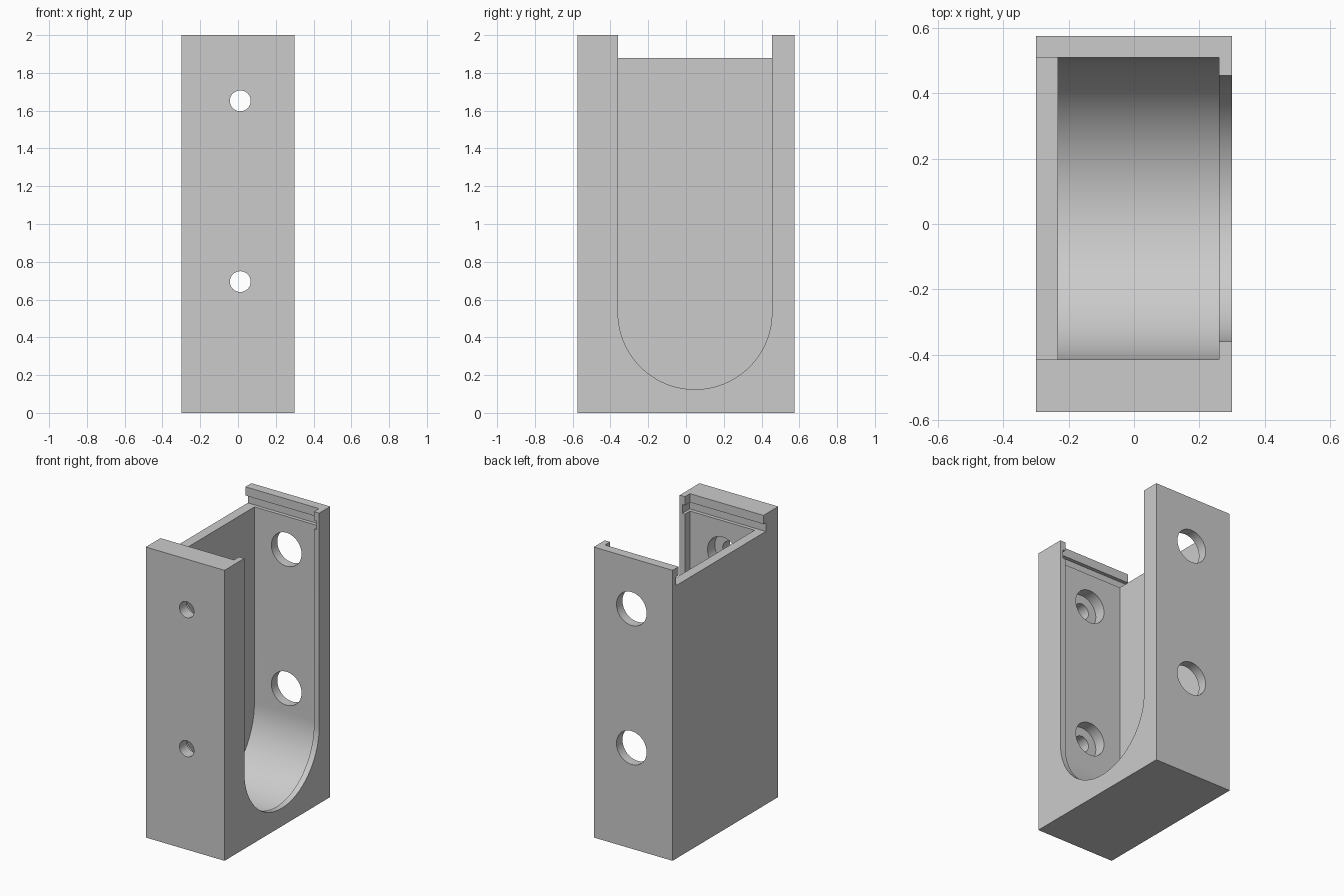
import bpy, bmesh, math
from mathutils import Matrix, Vector

default = bpy.data.objects.get("Cube")
if default:
    bpy.data.objects.remove(default, do_unlink=True)

grey = bpy.data.materials.new("light grey")
grey.use_nodes = True
GREY = (0.6, 0.6, 0.6, 1)
grey.diffuse_color = GREY
grey.node_tree.nodes["Principled BSDF"].inputs["Base Color"].default_value = GREY


def finish(name, bm):
    bmesh.ops.recalc_face_normals(bm, faces=bm.faces)
    mesh = bpy.data.meshes.new(name)
    bm.to_mesh(mesh)
    bm.free()
    mesh.materials.append(grey)
    obj = bpy.data.objects.new(name, mesh)
    bpy.context.collection.objects.link(obj)
    return obj


def box(name, x, y, z):
    bm = bmesh.new()
    bmesh.ops.create_cube(bm, size=1)
    for v in bm.verts:
        v.co = Vector([lo + (c + 0.5) * (hi - lo) for c, (lo, hi) in zip(v.co, (x, y, z))])
    return finish(name, bm)


def u_prism(name, x, radius, top):
    """Round-bottomed slot profile in the YZ plane, extruded along X."""
    bm = bmesh.new()
    pts = [(MID_Y - radius, top)]
    for i in range(SEGS + 1):
        a = math.pi * (1 + i / SEGS)
        pts.append((MID_Y + radius * math.cos(a), ARC_Z + radius * math.sin(a)))
    pts.append((MID_Y + radius, top))
    face = bm.faces.new([bm.verts.new((x[0], y, z)) for y, z in pts])
    ext = bmesh.ops.extrude_face_region(bm, geom=[face])
    moved = [g for g in ext["geom"] if isinstance(g, bmesh.types.BMVert)]
    bmesh.ops.translate(bm, verts=moved, vec=(x[1] - x[0], 0, 0))
    return finish(name, bm)


def bore(name, z, y, radius):
    """Cylinder along Y."""
    bm = bmesh.new()
    place = Matrix.Translation((HOLE_X, sum(y) / 2, z)) @ Matrix.Rotation(math.pi / 2, 4, 'X')
    bmesh.ops.create_cone(bm, cap_ends=True, segments=SEGS, radius1=radius,
                          radius2=radius, depth=y[1] - y[0], matrix=place)
    return finish(name, bm)


SEGS = 64
MID_Y, ARC_Z = 0.0475, 0.532
HOLE_X = 0.012
CAVITY_R, OPENING_R = 0.4625, 0.4075
FRONT_IN, BACK_IN = MID_Y - CAVITY_R, MID_Y + CAVITY_R
LEDGE, LIP, OVER = 1.88, 1.94, 2.2
GROOVE = 0.025

# Solid block
housing = box("housing", (-0.3, 0.3), (-0.575, 0.575), (0, 2))

# Inner cavity, side opening, and lid slot with its undercut groove
cutters = [
    u_prism("cavity_cutter", (-0.232, 0.26), CAVITY_R, OVER),
    u_prism("opening_cutter", (0.1, 0.5), OPENING_R, OVER),
    box("lid_entry_cutter", (-0.5, 0), (FRONT_IN, BACK_IN), (LEDGE, OVER)),
    box("lid_groove_cutter", (-0.5, 0.28), (FRONT_IN - GROOVE, BACK_IN + GROOVE), (LEDGE, LIP)),
]

# Screw holes: small through the front, counterbored inside, wide access at the back
for z in (0.695, 1.652):
    cutters += [
        bore("screw_hole_cutter", z, (-0.8, 0), 0.055),
        bore("counterbore_cutter", z, (-0.495, 0.1), 0.115),
        bore("access_hole_cutter", z, (0.2, 0.8), 0.115),
    ]

bpy.ops.object.select_all(action='DESELECT')
bpy.context.view_layer.objects.active = housing
housing.select_set(True)
for cutter in cutters:
    cutter.hide_render = True
    mod = housing.modifiers.new("cut", 'BOOLEAN')
    mod.operation = 'DIFFERENCE'
    mod.solver = 'EXACT'
    mod.object = cutter
    bpy.ops.object.modifier_apply(modifier=mod.name)
    bpy.data.objects.remove(cutter, do_unlink=True)

bpy.ops.object.shade_smooth_by_angle(angle=math.radians(30))
